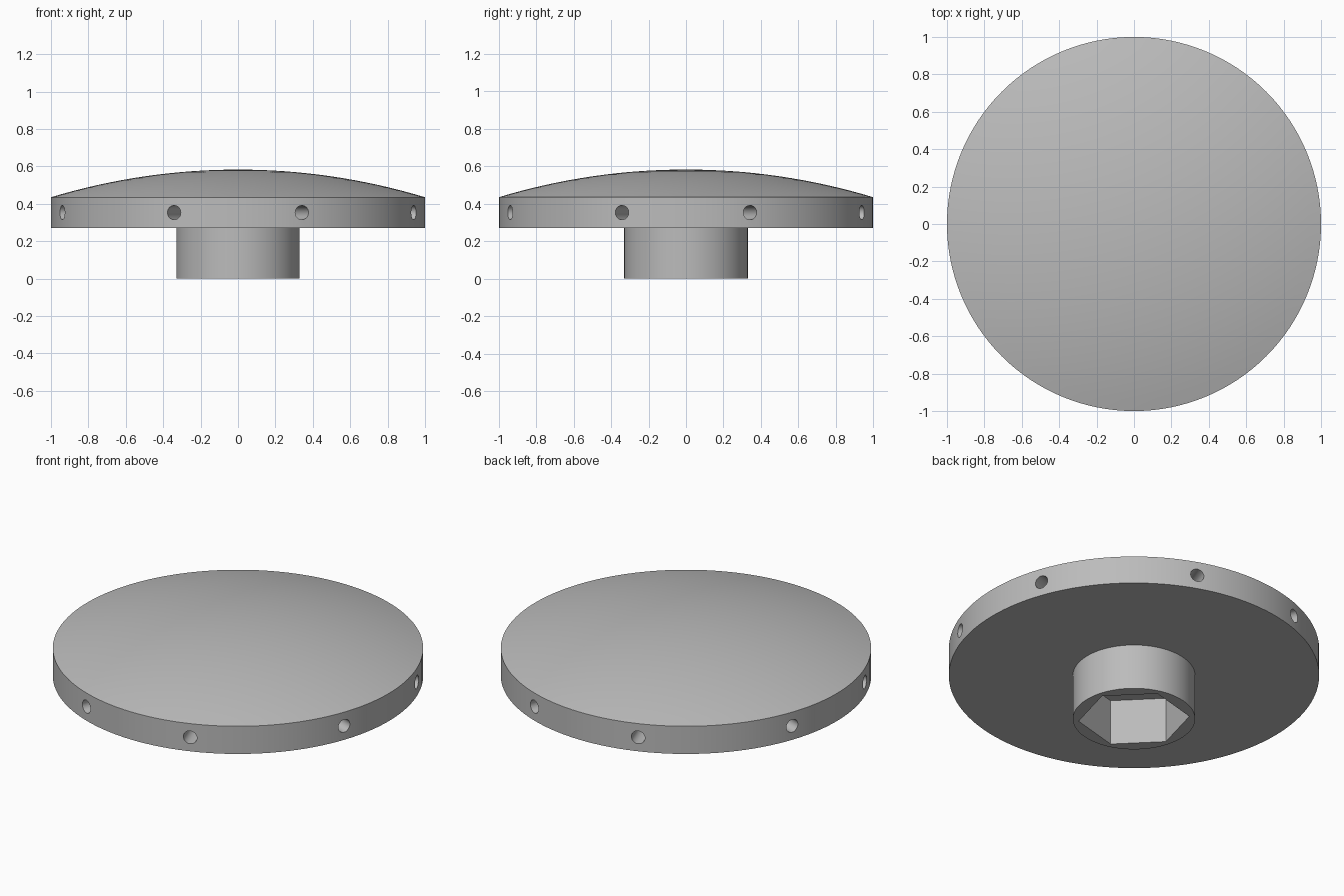
import bpy, bmesh, math
from mathutils import Matrix

if "Cube" in bpy.data.objects:
    bpy.data.objects.remove(bpy.data.objects["Cube"], do_unlink=True)

grey = bpy.data.materials.new("plain grey")
grey.use_nodes = True
grey.diffuse_color = (0.5, 0.5, 0.5, 1)
grey.node_tree.nodes["Principled BSDF"].inputs["Base Color"].default_value = (0.5, 0.5, 0.5, 1)

HUB_R, DISC_Z, EDGE_Z, TOP_Z = 0.33, 0.27, 0.435, 0.583


def finish(name, bm):
    bmesh.ops.recalc_face_normals(bm, faces=bm.faces)
    mesh = bpy.data.meshes.new(name)
    bm.to_mesh(mesh)
    bm.free()
    mesh.materials.append(grey)
    ob = bpy.data.objects.new(name, mesh)
    bpy.context.collection.objects.link(ob)
    return ob


def lathe(name, profile, steps):
    bm = bmesh.new()
    verts = [bm.verts.new((r, 0, z)) for r, z in profile]
    edges = [bm.edges.new(pair) for pair in zip(verts, verts[1:])]
    bmesh.ops.spin(bm, geom=verts + edges, cent=(0, 0, 0), axis=(0, 0, 1),
                   angle=math.tau, steps=steps)
    bmesh.ops.remove_doubles(bm, verts=bm.verts, dist=1e-4)
    return finish(name, bm)


# Domed disc and hub, turned as one body
rise = TOP_Z - EDGE_Z
sphere_r = (1 + rise * rise) / (2 * rise)
rings = 16
dome = []
for i in range(rings + 1):
    r = 1 - i / rings
    dome.append((r, TOP_Z - sphere_r + math.sqrt(sphere_r ** 2 - r * r)))
profile = [(0, 0), (HUB_R, 0), (HUB_R, DISC_Z), (1, DISC_Z)] + dome
body = lathe("domed_knob", profile, 128)

# Cutters: hexagonal socket below, radial holes in paired positions round the rim
bm = bmesh.new()


def cutter(radius, depth, sides, matrix):
    bmesh.ops.create_cone(bm, cap_ends=True, segments=sides, radius1=radius,
                          radius2=radius, depth=depth, matrix=matrix)


cutter(0.3, DISC_Z + 0.1, 6,
       Matrix.Translation((0, 0, DISC_Z / 2 - 0.05)) @ Matrix.Rotation(math.radians(45), 4, "Z")
       @ Matrix.Rotation(math.radians(30), 4, "Z") @ Matrix.Rotation(math.radians(-30), 4, "Z")
       @ Matrix.Rotation(math.radians(90), 4, "Z") @ Matrix.Rotation(math.radians(-90), 4, "Z"))
for quarter in range(4):
    for side in (-20, 20):
        turn = Matrix.Rotation(math.radians(90 * quarter + side), 4, "Z")
        cutter(0.038, 0.4, 32, turn @ Matrix.Translation((0.9, 0, 0.353))
               @ Matrix.Rotation(math.radians(90), 4, "Y"))
holes = finish("hole_cutter", bm)
holes.hide_render = True

mod = body.modifiers.new("holes", "BOOLEAN")
mod.operation = "DIFFERENCE"
mod.solver = "EXACT"
mod.object = holes
bpy.context.view_layer.objects.active = body
body.select_set(True)
bpy.ops.object.modifier_apply(modifier=mod.name)
bpy.data.objects.remove(holes, do_unlink=True)

bpy.ops.object.shade_smooth_by_angle(angle=math.radians(12))
